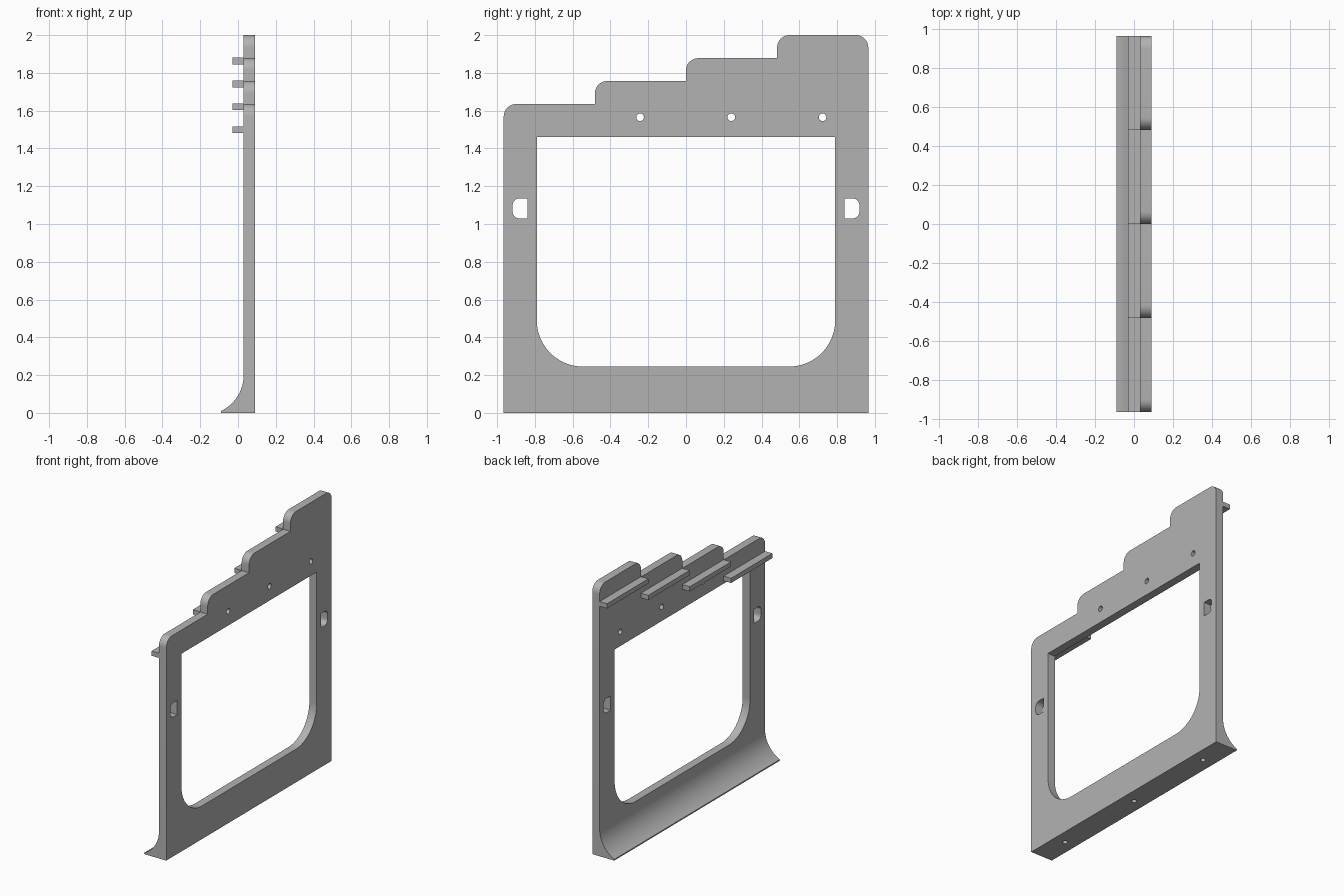
import bpy, bmesh, math

if "Cube" in bpy.data.objects:
    bpy.data.objects.remove(bpy.data.objects["Cube"], do_unlink=True)

grey = bpy.data.materials.new("plain grey")
grey.use_nodes = True
colour = (0.45, 0.45, 0.45, 1)
grey.diffuse_color = colour
grey.node_tree.nodes["Principled BSDF"].inputs["Base Color"].default_value = colour

HALF = 0.965            # half width along y
BACK, FRONT = 0.03, 0.09  # plate thickness range along x
STEP = HALF / 2


def arc(cx, cy, r, start, end, n=10):
    """Points on an arc, angles in degrees."""
    angles = [math.radians(start + (end - start) * i / n) for i in range(n + 1)]
    return [(cx + r * math.cos(a), cy + r * math.sin(a)) for a in angles]


def extruded(name, loops, depth, location, rotation):
    """Fill closed loops (inner ones become holes) and extrude them both ways."""
    curve = bpy.data.curves.new(name, 'CURVE')
    curve.dimensions = '2D'
    curve.fill_mode = 'BOTH'
    curve.extrude = depth / 2
    for points in loops:
        spline = curve.splines.new('POLY')
        spline.points.add(len(points) - 1)
        for p, (u, v) in zip(spline.points, points):
            p.co = (u, v, 0, 1)
        spline.use_cyclic_u = True
    obj = bpy.data.objects.new(name, curve)
    bpy.context.collection.objects.link(obj)
    obj.location, obj.rotation_euler = location, rotation
    bpy.ops.object.select_all(action='DESELECT')
    bpy.context.view_layer.objects.active = obj
    obj.select_set(True)
    bpy.ops.object.convert(target='MESH')
    obj = bpy.context.view_layer.objects.active
    bm = bmesh.new()
    bm.from_mesh(obj.data)
    bmesh.ops.remove_doubles(bm, verts=bm.verts, dist=0.0001)
    bmesh.ops.recalc_face_normals(bm, faces=bm.faces)
    bm.to_mesh(obj.data)
    bm.free()
    obj.data.materials.clear()
    obj.data.materials.append(grey)
    bpy.ops.object.shade_smooth_by_angle(angle=math.radians(30))
    return obj


# Stepped outline with a rounded shoulder on each step
tops = [1.635, 1.757, 1.878, 2.0]
starts = [-HALF + i * STEP for i in range(4)]
r = 0.065
outline = [(HALF, 0), (-HALF, 0)]
for i, (y, top) in enumerate(zip(starts, tops)):
    if i:
        outline.append((y, tops[i - 1]))
    outline += arc(y + r, top - r, r, 180, 90)
outline += arc(HALF - r, 2 - r, r, 90, 0)

# Window with large lower corners
w, low, high, big = 0.79, 0.245, 1.46, 0.245
window = [(w, high), (-w, high)]
window += arc(-w + big, low + big, big, 180, 270, 20)
window += arc(w - big, low + big, big, 270, 360, 20)


# Side slots, rounded on the outer side only
def slot(side):
    inner, outer, bottom, top, c = 0.838, 0.918, 1.03, 1.135, 0.035
    pts = [(inner, bottom)] + arc(outer - c, bottom + c, c, -90, 0)
    pts += arc(outer - c, top - c, c, 0, 90) + [(inner, top)]
    return [(side * y, z) for y, z in pts]


# Screw holes under the three upper steps
holes = [arc(y, 1.565, 0.02, 0, 345, 23) for y in (-0.243, 0.24, 0.723)]

extruded("stepped_frame", [outline, window, slot(-1), slot(1)] + holes,
         FRONT - BACK, ((BACK + FRONT) / 2, 0, 0), (math.pi / 2, 0, math.pi / 2))

# Flared foot with a concave sweep behind the frame
sweep = arc(-0.18, 0.2, 0.21, 0, -64.8, 20)
foot = extruded("flared_foot", [[(BACK, 0)] + sweep + [(-0.09, 0)]], 2 * HALF,
                (0, 0, 0), (math.pi / 2, 0, 0))

# Blind holes in the underside of the foot
for y in (-0.72, 0, 0.72):
    bpy.ops.mesh.primitive_cylinder_add(vertices=24, radius=0.018, depth=0.1,
                                        location=(0, y, 0))
    cutter = bpy.context.object
    cutter.name = "foot_hole_cutter"
    cutter.data.materials.append(grey)
    cut = foot.modifiers.new("foot hole", 'BOOLEAN')
    cut.operation, cut.solver, cut.object = 'DIFFERENCE', 'EXACT', cutter
    bpy.context.view_layer.objects.active = foot
    bpy.ops.object.modifier_apply(modifier=cut.name)
    bpy.data.objects.remove(cutter, do_unlink=True)

# One ledge behind each step
for i, (y, top) in enumerate(zip(starts, tops)):
    bpy.ops.mesh.primitive_cube_add(size=1, location=(0, y + STEP / 2, top - 0.137))
    ledge = bpy.context.object
    ledge.name = f"ledge_{i + 1}"
    ledge.scale = (0.06, STEP, 0.035)
    ledge.data.materials.append(grey)
